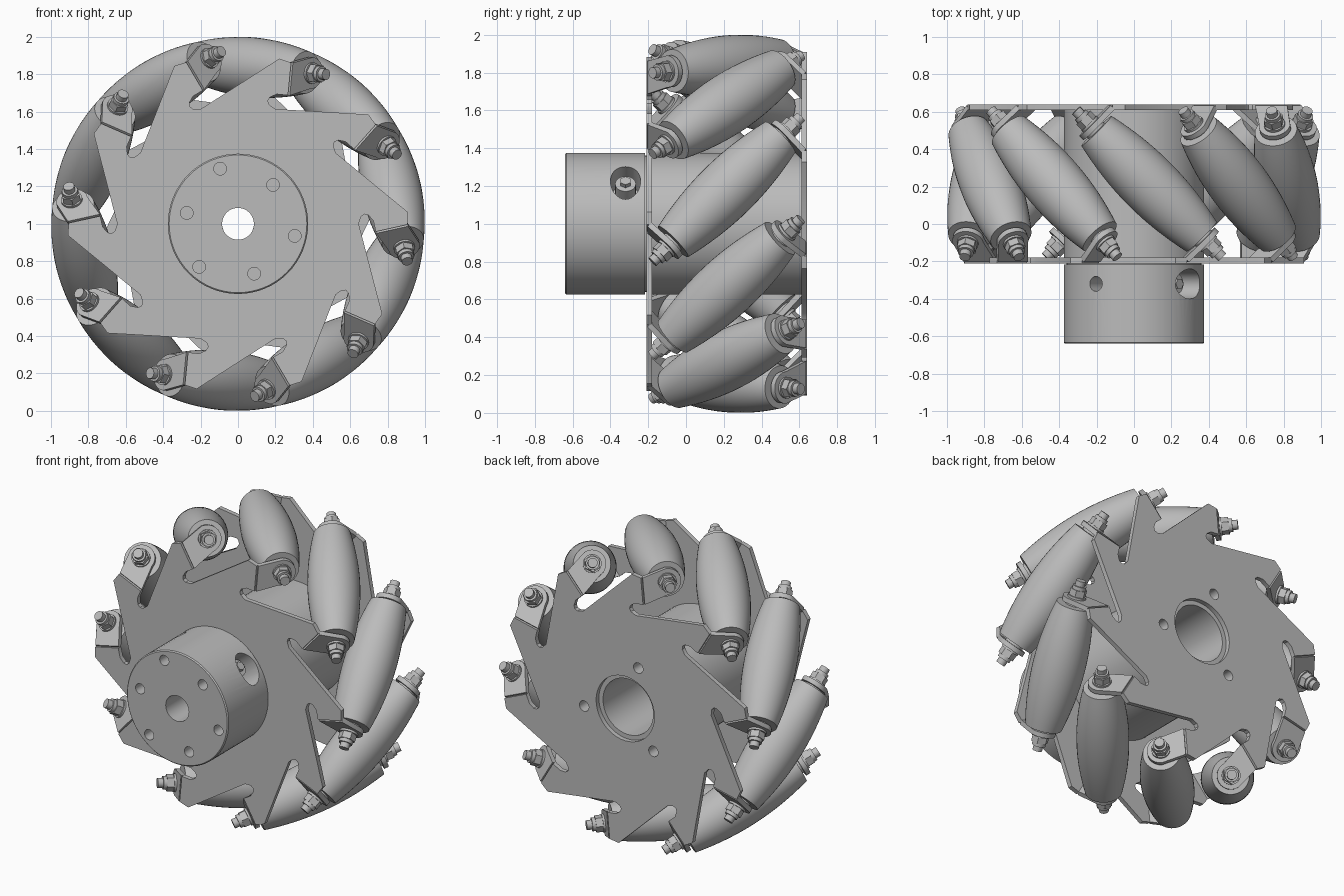
import bpy, bmesh
from math import sin, cos, pi, radians, sqrt
from mathutils import Matrix, Vector

old = bpy.data.objects.get("Cube")
if old:
    bpy.data.objects.remove(old)

COUNT = 10            # rollers around the wheel
STEP = 2 * pi / COUNT
RC = 0.84             # distance of roller axes from the wheel axis
PHASE = radians(12.5)
T, R = Matrix.Translation, Matrix.Rotation
# wheel frame: local Z is the axle, pointing to the front
WHEEL = T((0, 0.215, 1)) @ R(pi / 2, 4, 'X')
# roller frame: tilted 45 degrees, local Z along the roller
ROLLER = T((RC, 0, 0)) @ R(pi / 4, 4, 'X')
FLIP = R(pi, 4, 'X')

grey = bpy.data.materials.new("metal_grey")
grey.use_nodes = True
grey.diffuse_color = (0.5, 0.5, 0.5, 1)
grey.node_tree.nodes["Principled BSDF"].inputs["Base Color"].default_value = (0.5, 0.5, 0.5, 1)


def to_mesh(bm, name):
    bmesh.ops.recalc_face_normals(bm, faces=bm.faces)
    me = bpy.data.meshes.new(name)
    bm.to_mesh(me)
    bm.free()
    me.materials.append(grey)
    return me


def place(me, name, matrix):
    me.shade_smooth()
    me.set_sharp_from_angle(angle=radians(32))
    ob = bpy.data.objects.new(name, me)
    bpy.context.collection.objects.link(ob)
    ob.matrix_world = matrix
    return ob


def lathe(bm, profile, sides):
    """Spin a closed (radius, height) outline around Z."""
    rings = []
    for i in range(sides):
        a = 2 * pi * i / sides
        rings.append([bm.verts.new((r * cos(a), r * sin(a), z)) for r, z in profile])
    n = len(profile)
    for i in range(sides):
        p, q = rings[i], rings[(i + 1) % sides]
        for j in range(n):
            k = (j + 1) % n
            bm.faces.new((p[j], q[j], q[k], p[k]))


def rod(bm, radius, z0, z1, sides, matrix=Matrix()):
    bmesh.ops.create_cone(bm, cap_ends=True, segments=sides, radius1=radius, radius2=radius,
                          depth=z1 - z0, matrix=matrix @ T((0, 0, (z0 + z1) / 2)))


def slab(bm, outline, z0, z1):
    """Extrude a flat outline from z0 to z1."""
    face = bm.faces.new([bm.verts.new((x, y, z0)) for x, y in outline])
    ext = bmesh.ops.extrude_face_region(bm, geom=[face])
    verts = [v for v in ext["geom"] if isinstance(v, bmesh.types.BMVert)]
    bmesh.ops.translate(bm, verts=verts, vec=(0, 0, z1 - z0))
    bm.faces.new([v for v in face.verts]) if not face.is_valid else None


def drill(me, cutter_bm):
    """Subtract the cutter mesh from a mesh and return the result."""
    body = bpy.data.objects.new("body", me)
    cutter = bpy.data.objects.new("cutter", to_mesh(cutter_bm, "cutter"))
    cutter.hide_render = True
    for ob in (body, cutter):
        bpy.context.collection.objects.link(ob)
    mod = body.modifiers.new("holes", 'BOOLEAN')
    mod.operation, mod.solver, mod.object = 'DIFFERENCE', 'EXACT', cutter
    dg = bpy.context.evaluated_depsgraph_get()
    result = bpy.data.meshes.new_from_object(body.evaluated_get(dg))
    for ob in (body, cutter):
        bpy.data.objects.remove(ob)
    return result


def polar(radius, degrees):
    return T((radius * cos(radians(degrees)), radius * sin(radians(degrees)), 0))


# side plates: pinwheel outline with a relief slot beside each tab
SECTOR = [(0.63, -0.14), (0.65, -0.105), (0.67, -0.096), (0.69, -0.105),
          (0.71, -0.14), (0.71, -0.2), (0.885, -0.2), (0.9, -0.135)]
outline = []
for i in range(COUNT):
    turn = R(i * STEP, 2)
    outline += [turn @ Vector(p) for p in SECTOR]

# three screw holes pass through the back plate into the tube
SCREWS = (108, 228, 348)


def plate(name, bore, frame, z0, z1, holes):
    """Pinwheel plate in the wheel frame, with its bore and screw holes."""
    bm = bmesh.new()
    slab(bm, outline, 0.395, 0.425)
    bm.transform(frame)
    cut = bmesh.new()
    rod(cut, bore, z0, z1, 48)
    for a in holes:
        rod(cut, 0.035, z0, z1, 20, polar(0.31, a))
    place(drill(to_mesh(bm, name), cut), name, WHEEL)


SPIN = R(PHASE, 4, 'Z')
plate("front_plate", 0.085, SPIN, 0.3, 0.5, ())
plate("back_plate", 0.215, SPIN @ FLIP, -0.5, -0.3, SCREWS)

# inner tube between the plates
bm = bmesh.new()
lathe(bm, [(0.085, 0.395), (0.375, 0.395), (0.375, -0.395), (0.185, -0.395), (0.185, 0.3), (0.085, 0.3)], 64)
cut = bmesh.new()
for a in SCREWS:
    rod(cut, 0.035, -0.5, -0.28, 20, polar(0.31, a))
place(drill(to_mesh(bm, "inner_tube"), cut), "inner_tube", WHEEL)

# front hub with two sets of face holes and two side holes
bm = bmesh.new()
lathe(bm, [(0.085, 0.855), (0.368, 0.855), (0.375, 0.848), (0.375, 0.432), (0.36, 0.432),
           (0.36, 0.42), (0.085, 0.42)], 64)
cut = bmesh.new()
for a in SCREWS:
    rod(cut, 0.034, 0.75, 0.9, 20, polar(0.31, a))
    rod(cut, 0.034, 0.75, 0.9, 20, polar(0.28, a + 60))


def radial(angle):
    return T((0, 0, 0.535)) @ R(radians(angle), 4, 'Z') @ R(pi / 2, 4, 'Y')


rod(cut, 0.08, 0.2, 0.5, 32, radial(37) @ Matrix.Diagonal((1, 1.35, 1, 1)))
rod(cut, 0.04, 0.2, 0.5, 20, radial(123))
place(drill(to_mesh(bm, "hub"), cut), "hub", WHEEL)

# set screw in the large side hole
bm = bmesh.new()
rod(bm, 0.055, 0.15, 0.31, 24)
rod(bm, 0.03, 0.3, 0.335, 6)
place(to_mesh(bm, "set_screw"), "set_screw", WHEEL @ radial(43))

# barrel roller whose outer edge follows the wheel rim
bm = bmesh.new()
HALF = 0.4
barrel = [(1 - sqrt(RC * RC + s * s / 2), s) for s in (HALF * k / 8 for k in range(-8, 9))]
lathe(bm, [(0.03, -HALF)] + barrel + [(0.03, HALF)], 40)
roller_mesh = to_mesh(bm, "roller")

# bent tab that carries the roller end
bm = bmesh.new()
arc = [(0.085 * cos(a), 0.085 * sin(a)) for a in (-pi * k / 12 for k in range(13))]
slab(bm, [(0.045, 0.148)] + arc + [(-0.13, 0.148)], 0.415, 0.445)
tab_mesh = to_mesh(bm, "tab")

# fastener stack: spacer, washer, hex nut, collar and pin end
bm = bmesh.new()
for radius, z0, z1, sides in ((0.06, 0.395, 0.42, 24), (0.057, 0.44, 0.458, 24), (0.053, 0.458, 0.5, 6),
                              (0.042, 0.5, 0.522, 20), (0.03, 0.38, 0.555, 16)):
    rod(bm, radius, z0, z1, sides)
bolt_mesh = to_mesh(bm, "bolt")

# repeat around the wheel
for i in range(COUNT):
    spot = WHEEL @ R(PHASE + i * STEP, 4, 'Z')
    place(roller_mesh, f"roller_{i + 1}", spot @ ROLLER)
    for side, turn in (("front", Matrix()), ("back", FLIP)):
        place(tab_mesh, f"{side}_tab_{i + 1}", spot @ turn @ ROLLER)
        place(bolt_mesh, f"{side}_bolt_{i + 1}", spot @ turn @ ROLLER)
